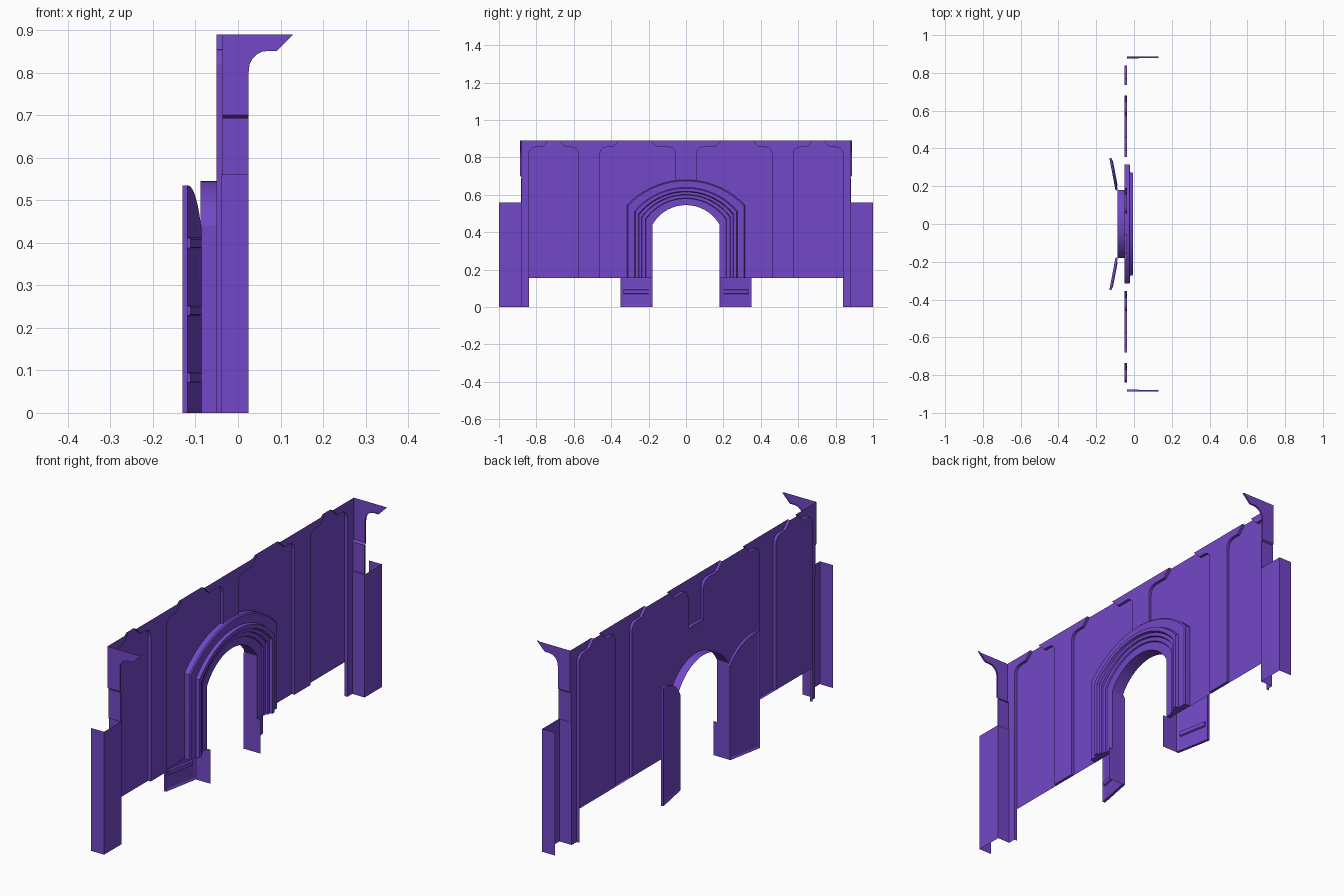
import bpy, bmesh, math

if "Cube" in bpy.data.objects:
    bpy.data.objects.remove(bpy.data.objects["Cube"])

mat = bpy.data.materials.new("purple")
mat.diffuse_color = (0.17, 0.065, 0.57, 1)
mat.use_nodes = True
mat.node_tree.nodes["Principled BSDF"].inputs["Base Color"].default_value = mat.diffuse_color

BACK, FRONT = -0.05, -0.037      # panel and pilaster depths
BASE, TOP = 0.155, 0.89          # wall bottom and top
PIER_TOP, POST_Y, END_Y = 0.56, 0.876, 0.887


def face(bm, pts):
    return bm.faces.new([bm.verts.new(p) for p in pts])


def band(bm, a, b):
    """Strip of quads between two equally long point rows."""
    va, vb = [bm.verts.new(p) for p in a], [bm.verts.new(p) for p in b]
    for i in range(len(a) - 1):
        bm.faces.new((va[i], va[i + 1], vb[i + 1], vb[i]))


def at_x(pts, x):
    return [(x, y, z) for y, z in pts]


def at_y(pts, y):
    return [(x, y, z) for x, z in pts]


def finish(bm, name, smooth=False):
    """Weld, then mirror the +y half across the middle."""
    bmesh.ops.remove_doubles(bm, verts=bm.verts, dist=1e-5)
    bmesh.ops.recalc_face_normals(bm, faces=bm.faces)
    me = bpy.data.meshes.new(name)
    bm.to_mesh(me)
    bm.free()
    me.materials.append(mat)
    ob = bpy.data.objects.new(name, me)
    bpy.context.collection.objects.link(ob)
    mod = ob.modifiers.new("mirror", 'MIRROR')
    mod.use_axis = (False, True, False)
    bpy.context.view_layer.objects.active = ob
    ob.select_set(True)
    if smooth:
        bpy.ops.object.shade_smooth_by_angle(angle=math.radians(30))
    ob.select_set(False)
    return ob


def shoulder(e, s, z0=BASE, flat=0.035):
    """Panel edge, bottom to top, with rounded shoulder and flared head."""
    pts = [(e, z0), (e, 0.82)]
    pts += [(e + s * 0.035 * (1 - math.cos(a)), 0.82 + 0.035 * math.sin(a))
            for a in (math.pi / 6, math.pi / 3, math.pi / 2)]
    return pts + [(e + s * (0.035 + flat), 0.855), (e + s * (0.07 + flat), TOP)]


def arch(t, z0, n=9):
    """Half arch line; t=0 is the opening, t=1 the outer edge of the trim."""
    w, spring, top = 0.18 + 0.135 * t, 0.44 + 0.105 * t, 0.545 + 0.135 * t
    rise = top - spring
    r = (w * w + rise * rise) / (2 * rise)
    a0 = math.asin(w / r)
    arc = [(r * math.sin(a0 * (1 - i / n)), top - r + r * math.cos(a0 * (1 - i / n)))
           for i in range(n + 1)]
    return [(w, z0)] + arc


# Wall: recessed panels, raised pilasters and the steps between them
bm = bmesh.new()
A = shoulder(0.055, 1, 0.676, 0.065)
B, C, D = shoulder(0.46, -1), shoulder(0.575, 1), shoulder(0.84, -1)
face(bm, at_x(A + B[::-1] + arch(0, BASE) + [(0, 0.676)], BACK))
face(bm, at_x(C + D[::-1], BACK))
face(bm, at_x([(0, 0.676)] + A + [(0, TOP)], FRONT))
face(bm, at_x(B + C[::-1], FRONT))
for edge in ([(0, 0.676)] + A, B, C, D):
    band(bm, at_x(edge, BACK), at_x(edge, FRONT))
lip = [(0.46, BASE), (0.575, BASE)]
band(bm, at_x(lip, BACK), at_x(lip, FRONT))
finish(bm, "wall")

# Corner posts beside the outer panels
bm = bmesh.new()
face(bm, at_x(D + [(END_Y, TOP), (END_Y, 0.7), (POST_Y, 0.693),
                   (POST_Y, 0), (0.84, 0)], FRONT))
band(bm, [(BACK, 0.84, 0), (BACK, 0.84, BASE)], [(FRONT, 0.84, 0), (FRONT, 0.84, BASE)])
finish(bm, "corner_post")

# Side piers, low box corners at both ends
bm = bmesh.new()
plan = [(FRONT, POST_Y), (0.025, POST_Y), (0.025, 1), (-0.04, 1)]
band(bm, [(x, y, 0) for x, y in plan], [(x, y, PIER_TOP) for x, y in plan])
finish(bm, "side_pier")

# Post sides with a framed inset
bm = bmesh.new()
f = face(bm, at_y([(FRONT, PIER_TOP), (0.025, PIER_TOP), (0.025, 0.693), (FRONT, 0.693)], POST_Y))
inner = bmesh.ops.inset_region(bm, faces=[f], thickness=0.01, use_boundary=True)
bmesh.ops.translate(bm, verts=f.verts, vec=(0, 0.005, 0))
finish(bm, "post_inset")

# Flared brackets at the top of the posts
bm = bmesh.new()
curve = [(0.025, 0.7), (0.025, 0.8)]
curve += [(0.07 - 0.045 * math.cos(a), 0.805 + 0.046 * math.sin(a))
          for a in [i * math.pi / 10 for i in range(1, 6)]]
curve += [(0.092, 0.851), (0.13, TOP)]
face(bm, at_y(curve + [(FRONT, TOP), (FRONT, 0.7)], END_Y))
band(bm, at_y(curve, END_Y), at_y(curve, POST_Y + 0.003))
foot = [(FRONT, 0.7), (0.025, 0.7)]
band(bm, at_y(foot, END_Y), at_y([(x, 0.693) for x, z in foot], POST_Y))
finish(bm, "top_bracket")

# Stepped arch trim
bm = bmesh.new()
steps = [(1, BACK), (1, -0.025), (0.96, -0.02), (0.7, -0.02), (0.67, -0.005), (0.55, -0.005),
         (0.52, -0.016), (0.42, -0.016), (0.40, -0.024), (0.28, -0.024), (0.26, -0.03), (0, -0.03)]
for (t0, x0), (t1, x1) in zip(steps, steps[1:]):
    band(bm, at_x(arch(t0, BASE), x0), at_x(arch(t1, BASE), x1))
face(bm, [(x, 0.18 + 0.135 * t, BASE) for t, x in steps] + [(BACK, 0.18, BASE)])
finish(bm, "arch_trim", True)

# Reveal lining the opening down to the floor
bm = bmesh.new()
band(bm, at_x(arch(0, 0), -0.088), at_x(arch(0, 0), -0.03))
jamb = [(0.18, 0), (0.18, BASE)]
band(bm, at_x(jamb, -0.03), at_x(jamb, -0.012))
finish(bm, "arch_reveal", True)


def leaf_x(y):
    return -0.086 - (y - 0.18) * 0.19


# Open door leaves, swung behind the wall
bm = bmesh.new()
outline = [(0.18, 0), (0.35, 0)] + [(0.35 - (y * 0.17 / 0.18), z - 0.01)
                                    for y, z in arch(0, 0)[:0:-1]]
front = [(leaf_x(y), y, z) for y, z in outline]
rear = [(leaf_x(y) - 0.012, y - 0.002, z) for y, z in outline]
face(bm, front)
back = face(bm, rear)
band(bm, front + front[:1], rear + rear[:1])
for v in bm.verts:                       # true half-arch head: low at hinge, high at free edge
    v.co.y = min(max(v.co.y, 0.178), 0.35)
bmesh.ops.remove_doubles(bm, verts=bm.verts, dist=1e-5)
bmesh.ops.recalc_face_normals(bm, faces=bm.faces)
for f in [f for f in bm.faces if len(f.verts) > 4]:
    bmesh.ops.inset_region(bm, faces=[f], thickness=0.014, depth=-0.004)
leaf = finish(bm, "door_leaf")
for v in leaf.data.vertices:             # swap the head curve so it rises toward the free edge
    v.co.y = v.co.y

# Door rails on the front of each leaf
bm = bmesh.new()
for z0, z1 in ((0.07, 0.095), (0.228, 0.252), (0.386, 0.412)):
    rows = []
    for d, z in ((0, z0), (0.007, z0 + 0.003), (0.007, z1 - 0.003), (0, z1)):
        rows.append([(leaf_x(y) - 0.003 + d, y, z) for y in (0.2, 0.335)])
    for a, b in zip(rows, rows[1:]):
        band(bm, a, b)
    for i in (0, 1):
        face(bm, [r[i] for r in rows])
finish(bm, "door_rail")
